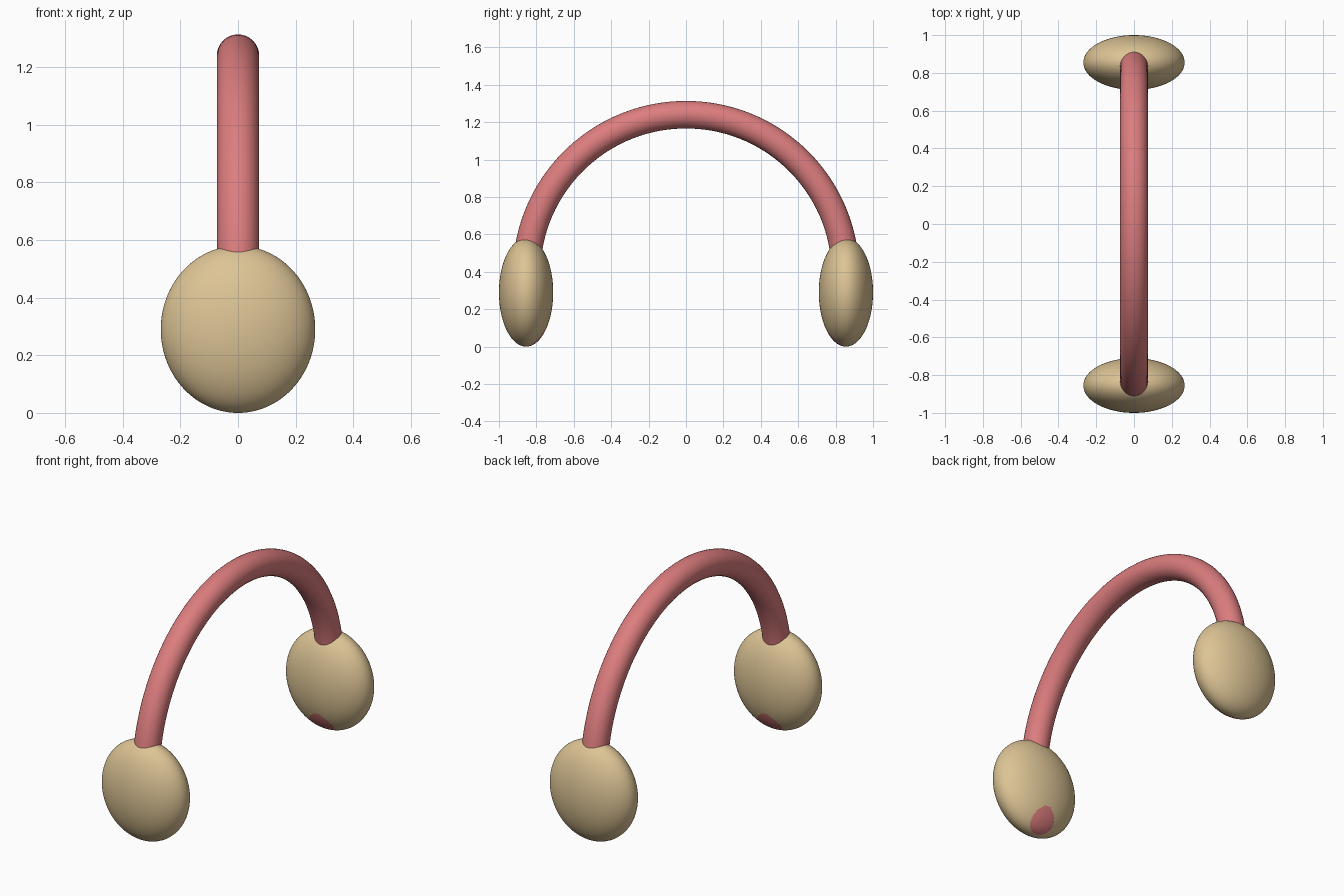
import bpy, bmesh, math
from mathutils import Vector, Matrix

if "Cube" in bpy.data.objects:
    bpy.data.objects.remove(bpy.data.objects["Cube"])

def material(name, rgb):
    m = bpy.data.materials.new(name)
    m.diffuse_color = (*rgb, 1)
    m.use_nodes = True
    m.node_tree.nodes["Principled BSDF"].inputs["Base Color"].default_value = m.diffuse_color
    return m

red = material("soft red", (0.72, 0.205, 0.21))
tan = material("tan", (0.72, 0.55, 0.30))

ARC_Z, ARC_R, TUBE_R = 0.387, 0.853, 0.0735   # headband arc
EAR_Y, EAR_Z = 0.855, 0.29                    # ear pad centre

def finish(bm, name, mats):
    bmesh.ops.recalc_face_normals(bm, faces=bm.faces)
    for f in bm.faces:
        f.smooth = True
    me = bpy.data.meshes.new(name)
    bm.to_mesh(me)
    bm.free()
    for m in mats:
        me.materials.append(m)
    ob = bpy.data.objects.new(name, me)
    bpy.context.collection.objects.link(ob)
    return ob

# headband: circle spun along an arc, both ends buried in the pads
bm = bmesh.new()
start = math.radians(-6)
ring = bmesh.ops.create_circle(bm, segments=32, radius=TUBE_R, cap_ends=False)["verts"]
place = (Matrix.Translation((0, 0, ARC_Z)) @ Matrix.Rotation(start, 4, 'X')
         @ Matrix.Translation((0, ARC_R, 0)))
bmesh.ops.transform(bm, matrix=place, verts=ring)
bmesh.ops.spin(bm, geom=bm.verts[:] + bm.edges[:], cent=(0, 0, ARC_Z), axis=(1, 0, 0),
               angle=math.pi - 2 * start, steps=72)
bmesh.ops.holes_fill(bm, edges=[e for e in bm.edges if e.is_boundary], sides=0)
finish(bm, "headband", [red])

# ear pads: flattened spheres, red where the band's arc would run back out
def ear_pad(name, side):
    bm = bmesh.new()
    bmesh.ops.create_uvsphere(bm, u_segments=128, v_segments=96, radius=1)
    bmesh.ops.scale(bm, vec=(0.268, 0.145, 0.29), verts=bm.verts)
    bmesh.ops.translate(bm, vec=(0, side * EAR_Y, EAR_Z), verts=bm.verts)
    for f in bm.faces:
        c = f.calc_center_median()
        off = math.hypot(c.y, c.z - ARC_Z) - ARC_R
        f.material_index = int(c.z < EAR_Z and math.hypot(off, c.x) < TUBE_R)
    finish(bm, name, [tan, red])

ear_pad("front_ear_pad", -1)
ear_pad("back_ear_pad", 1)
